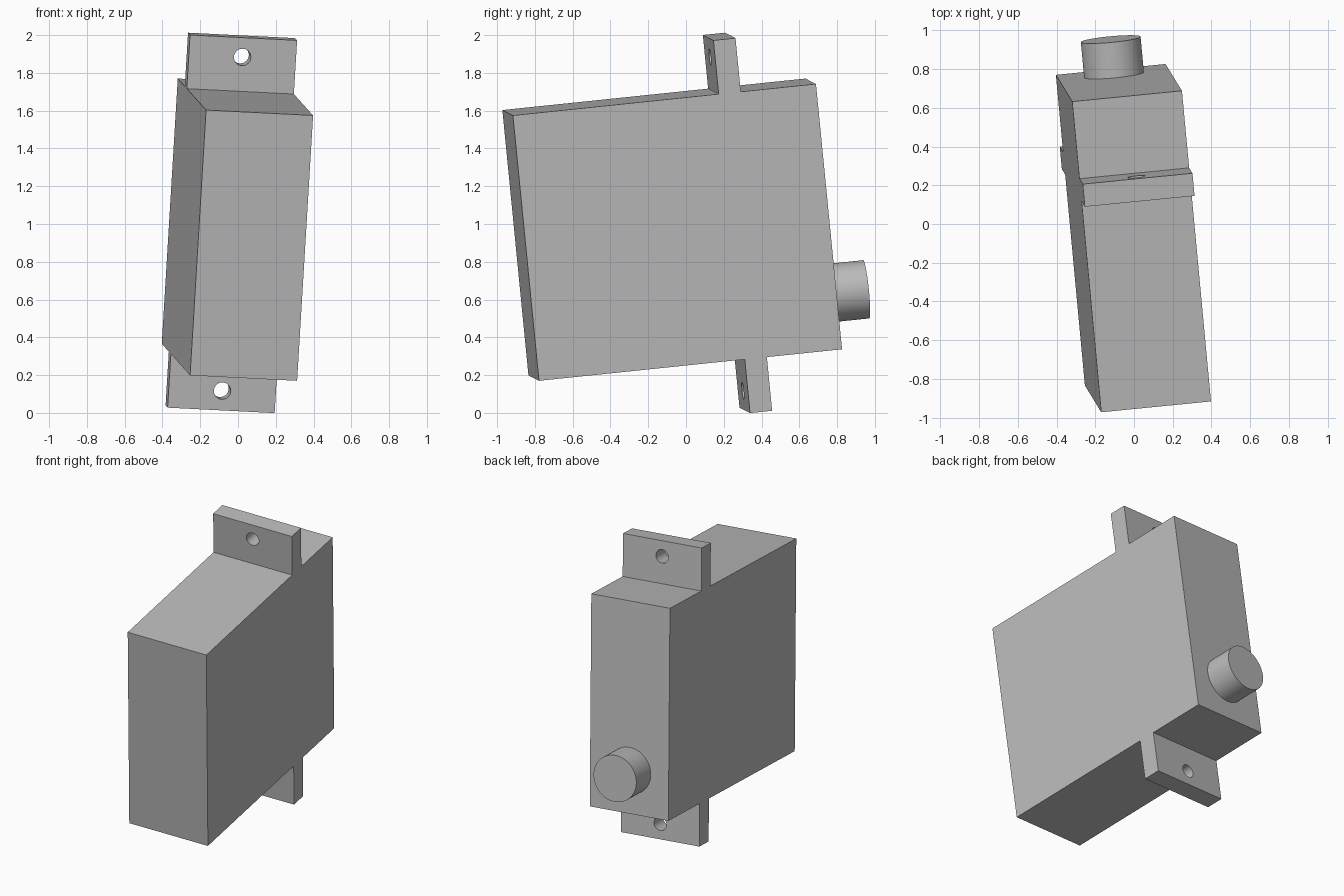
import bpy
from mathutils import Matrix, Vector

cube = bpy.data.objects.get("Cube")
if cube:
    bpy.data.objects.remove(cube, do_unlink=True)

# Main dimensions in the part's own frame
WIDTH, DEPTH, HEIGHT = 0.57, 1.62, 1.414
TAB_DEPTH, TAB_HEIGHT, TAB_Y = 0.118, 0.286, 0.349
HOLE_RADIUS, HOLE_INSET = 0.045, 0.104
SHAFT_RADIUS, SHAFT_LENGTH, SHAFT_Z = 0.155, 0.185, -0.421

# Tilted frame shared by all parts
back = Vector((-0.0926, 0.9906, 0.103)).normalized()
side = back.cross(Vector((0.060, -0.099, 0.9936))).normalized()
up = side.cross(back)
frame = Matrix((side, back, up)).transposed().to_4x4()
frame.translation = (-0.003, -0.073, 0.970)

grey = bpy.data.materials.new("plain grey")
grey.use_nodes = True
colour = (0.5, 0.5, 0.5, 1)
grey.diffuse_color = colour
grey.node_tree.nodes["Principled BSDF"].inputs["Base Color"].default_value = colour


def finish(name, local):
    ob = bpy.context.object
    ob.name = name
    ob.matrix_world = frame @ local
    ob.data.materials.append(grey)
    return ob


def box(name, size, centre):
    bpy.ops.mesh.primitive_cube_add(size=1)
    bpy.context.object.data.transform(Matrix.Diagonal((*size, 1)))
    return finish(name, Matrix.Translation(centre))


def rod(name, radius, length, centre, sides=64):
    # Cylinder lying along the depth axis
    bpy.ops.mesh.primitive_cylinder_add(vertices=sides, radius=radius, depth=length)
    bpy.context.object.data.transform(Matrix.Rotation(1.5707963, 4, "X"))
    ob = finish(name, Matrix.Translation(centre))
    bpy.ops.object.shade_smooth_by_angle()
    return ob


# Housing and output shaft
box("housing", (WIDTH, DEPTH, HEIGHT), (0, 0, 0))
rod("output_shaft", SHAFT_RADIUS, SHAFT_LENGTH,
    (0, (DEPTH + SHAFT_LENGTH) / 2, SHAFT_Z))

# Mounting tabs, each with a screw hole
for name, sign in (("upper", 1), ("lower", -1)):
    tab = box(name + "_mounting_tab", (WIDTH, TAB_DEPTH, TAB_HEIGHT),
              (0, TAB_Y, sign * (HEIGHT + TAB_HEIGHT) / 2))
    hole_z = sign * (HEIGHT / 2 + TAB_HEIGHT - HOLE_INSET)
    cutter = rod(name + "_hole_cutter", HOLE_RADIUS, TAB_DEPTH * 2,
                 (0, TAB_Y, hole_z), 40)
    cutter.hide_render = True
    cut = tab.modifiers.new("screw hole", "BOOLEAN")
    cut.operation, cut.solver, cut.object = "DIFFERENCE", "EXACT", cutter
    bpy.context.view_layer.objects.active = tab
    bpy.ops.object.modifier_apply(modifier=cut.name)
    bpy.data.objects.remove(cutter, do_unlink=True)
    bpy.ops.object.select_all(action="DESELECT")
    tab.select_set(True)
    bpy.ops.object.shade_smooth_by_angle()
